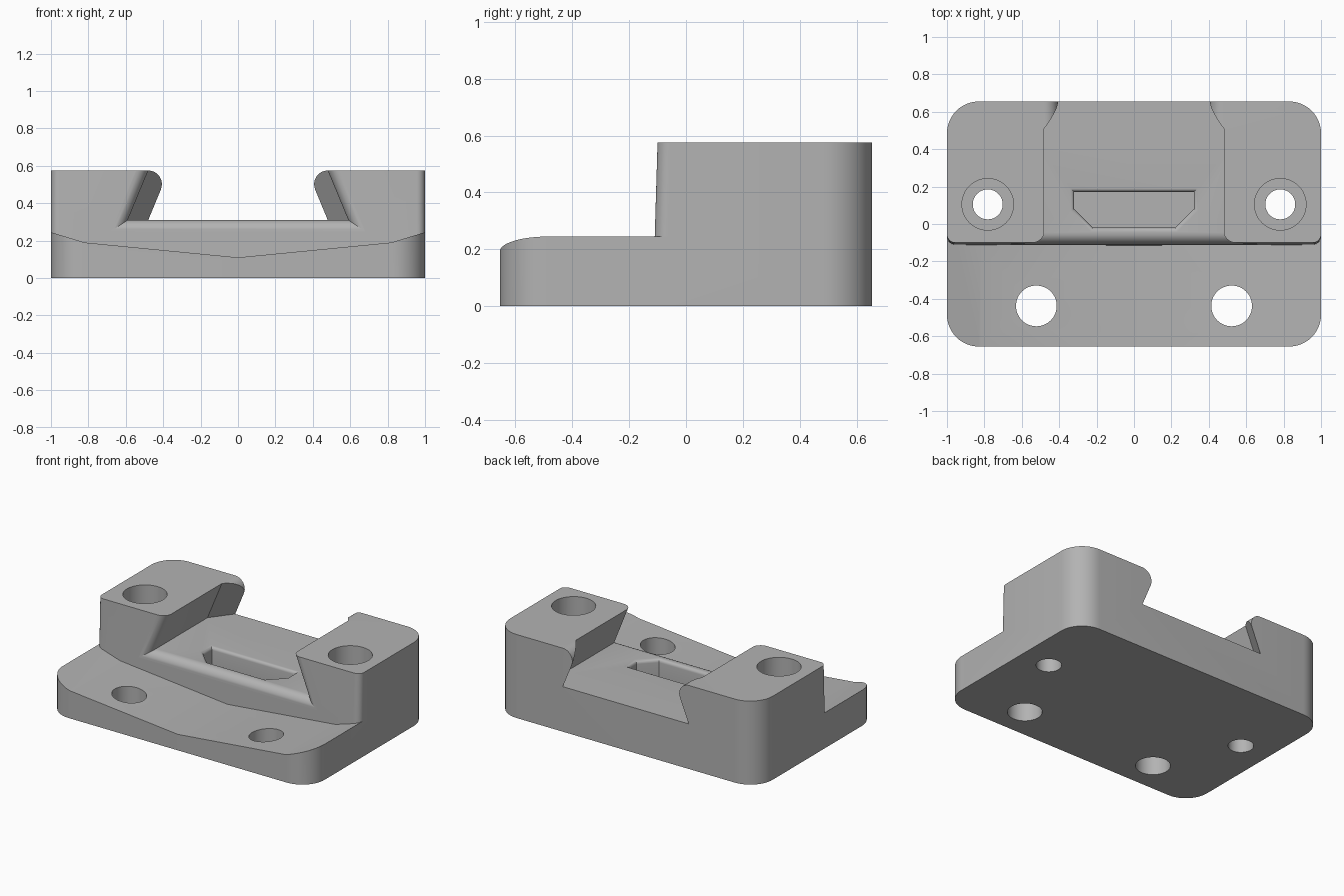
import bpy, bmesh, math
from mathutils import Vector

if "Cube" in bpy.data.objects:
    bpy.data.objects.remove(bpy.data.objects["Cube"], do_unlink=True)

HALF_Y, TOP, FLOOR, CORNER = 0.655, 0.575, 0.31, 0.17
FRONT, DRAFT = -0.11, 0.03


def loft(name, sections):
    """Closed solid through matching rings of points."""
    bm = bmesh.new()
    rings = [[bm.verts.new(p) for p in s] for s in sections]
    n = len(rings[0])
    for a, b in zip(rings, rings[1:]):
        for i in range(n):
            j = (i + 1) % n
            bm.faces.new((a[i], a[j], b[j], b[i]))
    bm.faces.new(rings[0])
    bm.faces.new(rings[-1])
    bmesh.ops.recalc_face_normals(bm, faces=bm.faces)
    mesh = bpy.data.meshes.new(name)
    bm.to_mesh(mesh)
    bm.free()
    ob = bpy.data.objects.new(name, mesh)
    bpy.context.collection.objects.link(ob)
    return ob


def at_z(pts, z):
    return [(x, y, z) for x, y in pts]


def at_y(pts, y, draft=0.0):
    return [(x, y + draft * (z - 0.245), z) for x, z in pts]


def arc(cx, cy, r, start, end, steps=12):
    angles = [math.radians(start + (end - start) * i / steps) for i in range(steps + 1)]
    return [(cx + r * math.cos(a), cy + r * math.sin(a)) for a in angles]


def mirror(pts):
    """Add the -x half of a right-hand outline."""
    return pts + [(-x, y) for x, y in reversed(pts)]


def offset(pts, d):
    """Grow a counter-clockwise convex outline by d."""
    out, n = [], len(pts)
    for i in range(n):
        p, q, s = (Vector(pts[k % n]) for k in (i - 1, i, i + 1))
        e, f = (q - p).normalized(), (s - q).normalized()
        a, b = Vector((e.y, -e.x)), Vector((f.y, -f.x))
        v = q + (a + b) * d / (1 + a.dot(b))
        out.append((v.x, v.y))
    return out


def fillet(r, steps=8):
    """(depth, growth) pairs of a rounded rim, from the rim inward."""
    turns = [math.pi / 2 * i / steps for i in range(steps + 1)]
    return [(r * (1 - math.cos(t)), r * (1 - math.sin(t))) for t in turns]


def cut(target, tool):
    mod = target.modifiers.new("cut", "BOOLEAN")
    mod.operation, mod.solver, mod.object = "DIFFERENCE", "EXACT", tool
    bpy.context.view_layer.objects.active = target
    bpy.ops.object.modifier_apply(modifier=mod.name)
    bpy.data.objects.remove(tool, do_unlink=True)


# Rounded block
cx, cy = 1 - CORNER, HALF_Y - CORNER
outline = mirror(arc(cx, -cy, CORNER, -90, 0) + arc(cx, cy, CORNER, 0, 90))
body = loft("mounting_block", [at_z(outline, 0), at_z(outline, TOP)])

# Front step: plan with rounded tower corners, shallow V underneath
r = 0.045
plan = mirror([(1.2, -1), (1.2, FRONT + r)] + arc(1 - r, FRONT + r, r, 0, -90, 8))
step = loft("step_cutter", [[(x, y + (DRAFT * (z - 0.245) if y > -0.5 else 0), z)
                             for x, y in plan] for z in (0.05, 0.7)])
vee = mirror([(0, 0.11), (0.82, 0.19), (1, 0.245), (1.3, 0.33), (1.3, 0)])
vee = vee[:-1] if vee[-1] == vee[0] else vee
vee = [p for i, p in enumerate(vee) if p != vee[i - 1]]
cut(step, loft("vee_cutter", [at_y(vee, -1.2), at_y(vee, 0.2)]))
cut(body, step)

# Dovetail channel with rounded front rim, closing in at the back
slope = 0.11 / (TOP - FLOOR)
z_up = 0.72
x_up = 0.59 - slope * (z_up - FLOOR)
dove = [(-0.59, FLOOR), (0.59, FLOOR), (x_up, z_up), (-x_up, z_up)]
r = 0.06
rows = [at_y(offset(dove, r), -0.9, DRAFT)]
rows += [at_y(offset(dove, g), FRONT + d, DRAFT) for d, g in fillet(r)]
rows.append(at_y(dove, 0.51))
shift = 0.11 * 0.19 / 0.145
rows.append(at_y([(x - math.copysign(shift, x), z) for x, z in dove], 0.70))
cut(body, loft("channel_cutter", rows))

# Rounded top edges of the rear stops
r = 0.073
for side in (1, -1):
    lip = arc(0.48, TOP - r, r, 90, 202) + [(0.3, 0.49), (0.3, 0.65), (0.48, 0.65)]
    lip = [(side * x, z) for x, z in lip]
    cut(body, loft("lip_cutter", [at_y(lip, 0.50), at_y(lip, 0.75)]))

# Pocket in the channel floor with a rounded rim
slot = [(-0.22, -0.02), (0.22, -0.02), (0.32, 0.08),
        (0.32, 0.172), (-0.32, 0.172), (-0.32, 0.08)]
r = 0.022
rows = [at_z(offset(slot, r), FLOOR + 0.05)]
rows += [at_z(offset(slot, g), FLOOR - d) for d, g in fillet(r, 5)]
rows.append(at_z(slot, 0.16))
cut(body, loft("pocket_cutter", rows))

# Screw holes: counterbored in the towers, plain in the front step
for side in (1, -1):
    for x, y, rad, low in ((0.782, 0.105, 0.08, -0.1),
                           (0.782, 0.105, 0.138, 0.25),
                           (0.522, -0.438, 0.109, -0.1)):
        ring = arc(side * x, y, rad, 0, 360, 48)[:-1]
        cut(body, loft("hole_cutter", [at_z(ring, low), at_z(ring, 0.8)]))

# Finish
grey = bpy.data.materials.new("plain_grey")
grey.use_nodes = True
colour = (0.45, 0.45, 0.45, 1)
grey.diffuse_color = colour
grey.node_tree.nodes["Principled BSDF"].inputs["Base Color"].default_value = colour
body.data.materials.clear()
body.data.materials.append(grey)
bpy.ops.object.select_all(action="DESELECT")
body.select_set(True)
bpy.context.view_layer.objects.active = body
bpy.ops.object.shade_smooth_by_angle(angle=math.radians(25))
